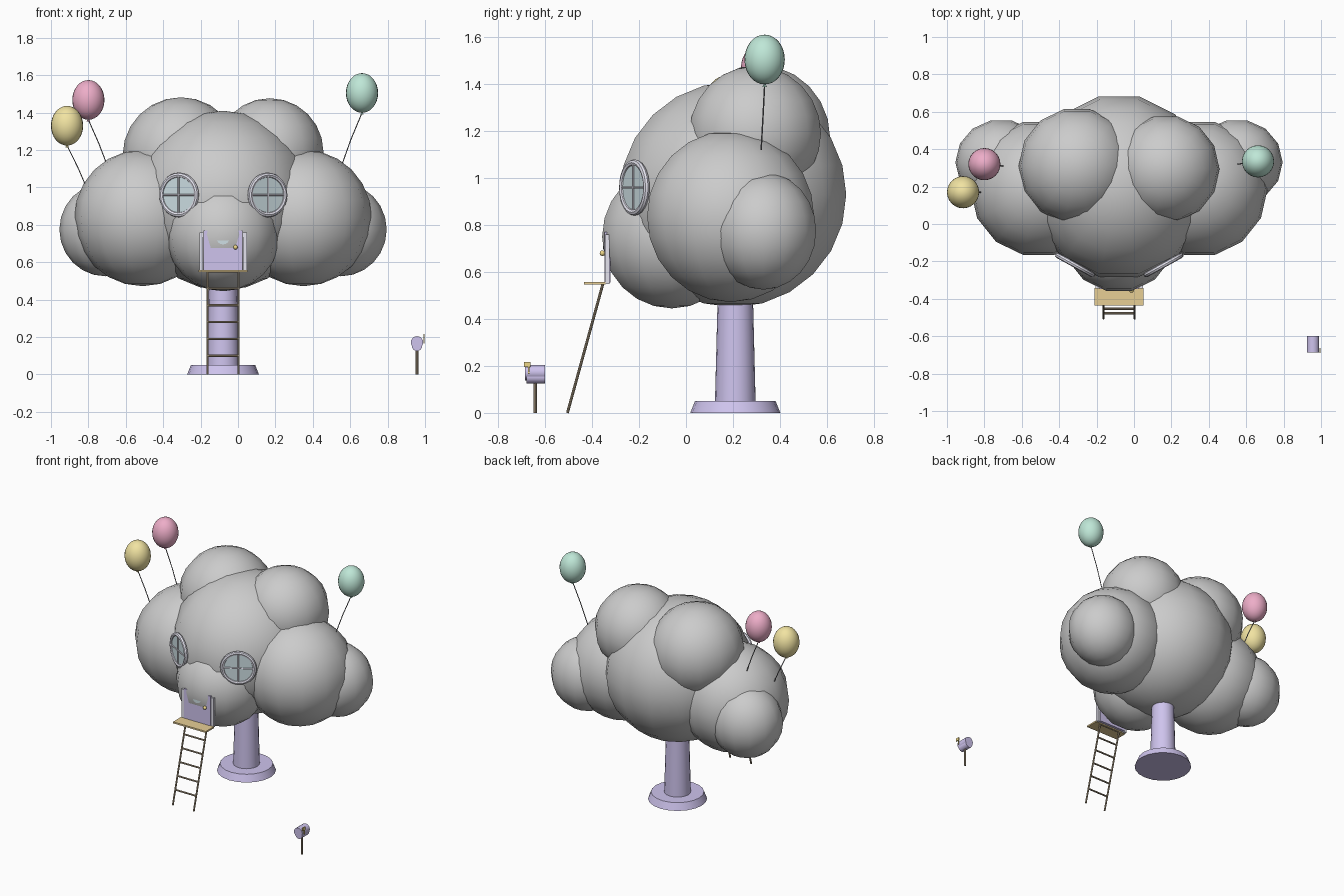
import bpy, bmesh, math
from mathutils import Vector, Matrix

if "Cube" in bpy.data.objects:
    bpy.data.objects.remove(bpy.data.objects["Cube"])

def material(name, r, g, b):
    m = bpy.data.materials.new(name)
    m.diffuse_color = (r, g, b, 1)
    m.use_nodes = True
    m.node_tree.nodes["Principled BSDF"].inputs["Base Color"].default_value = m.diffuse_color
    return m

LAVENDER = material("lavender", .62, .55, .85)
TRIM = material("pale_trim", .78, .77, .86)
GLASS = material("glass", .62, .74, .78)
WOOD = material("wood", .80, .62, .30)
DARK = material("dark_wood", .40, .32, .22)
GOLD = material("gold", .85, .68, .25)
PINK = material("pink", .85, .42, .58)
YELLOW = material("yellow", .88, .77, .36)
MINT = material("mint", .52, .80, .68)
GREY = material("string_grey", .25, .25, .27)

def make(name, bm, mat=None, smooth=True):
    me = bpy.data.meshes.new(name)
    bm.normal_update()
    bm.to_mesh(me)
    bm.free()
    ob = bpy.data.objects.new(name, me)
    bpy.context.collection.objects.link(ob)
    if mat:
        me.materials.append(mat)
    if smooth:
        bpy.ops.object.select_all(action='DESELECT')
        ob.select_set(True)
        bpy.context.view_layer.objects.active = ob
        bpy.ops.object.shade_smooth_by_angle(angle=math.radians(40))
    return ob

def ball(name, c, r, mat=None, seg=14, rings=12):
    r = Vector(r) if isinstance(r, tuple) else Vector((r, r, r))
    bm = bmesh.new()
    bmesh.ops.create_uvsphere(bm, u_segments=seg, v_segments=rings, radius=1,
                              matrix=Matrix.Rotation(math.pi / 2, 4, 'Z'))
    bmesh.ops.scale(bm, vec=r, verts=bm.verts)
    bmesh.ops.translate(bm, vec=Vector(c), verts=bm.verts)
    return make(name, bm, mat)

def box(name, lo, hi, mat):
    lo, hi = Vector(lo), Vector(hi)
    bm = bmesh.new()
    bmesh.ops.create_cube(bm, size=1)
    bmesh.ops.scale(bm, vec=hi - lo, verts=bm.verts)
    bmesh.ops.translate(bm, vec=(lo + hi) / 2, verts=bm.verts)
    return make(name, bm, mat, False)

def rod(name, a, b, r1, mat, r2=None, seg=8):
    a, b = Vector(a), Vector(b)
    d = b - a
    m = Matrix.Translation((a + b) / 2) @ d.to_track_quat('Z', 'Y').to_matrix().to_4x4()
    bm = bmesh.new()
    bmesh.ops.create_cone(bm, cap_ends=True, segments=seg, radius1=r1,
                          radius2=r1 if r2 is None else r2, depth=d.length, matrix=m)
    return make(name, bm, mat)

CX = -.08  # axis of the house

# cloud puffs
ball("cloud_core", (CX, .2, .93), (.48, .495, .48))
ball("cloud_front", (CX, -.06, .75), .305)
ball("cloud_top_left", (-.305, .31, 1.17), .312)
ball("cloud_top_right", (.17, .295, 1.19), .287)
for side, s in (("left", -1), ("right", 1)):
    ball("cloud_side_" + side, (CX + s * .43, .19, .837), .365)
    ball("cloud_outer_" + side, (CX + s * .63, .33, .775), (.245, .23, .25))

# trunk and base
rod("trunk", (CX, .21, .03), (CX, .21, .7), .087, LAVENDER, .07, 20)
rod("base", (CX, .21, 0), (CX, .21, .05), .192, LAVENDER, .172, 20)

# round windows
def window(name, x, yaw):
    place = Matrix.Translation((x, -.22, .96)) @ Matrix.Rotation(yaw, 4, 'Z')
    bm = bmesh.new()
    n, k, R, t = 28, 8, .106, .014
    rows = [[bm.verts.new(place @ Vector((
        math.cos(a) * (R + t * math.cos(b)), t * math.sin(b),
        math.sin(a) * (R + t * math.cos(b)))))
        for b in (2 * math.pi * j / k for j in range(k))]
        for a in (2 * math.pi * i / n for i in range(n))]
    for i in range(n):
        for j in range(k):
            bm.faces.new((rows[i][j], rows[i][(j + 1) % k],
                          rows[(i + 1) % n][(j + 1) % k], rows[(i + 1) % n][j]))
    bmesh.ops.recalc_face_normals(bm, faces=bm.faces)
    make(name + "_frame", bm, TRIM)
    rod(name + "_glass", place @ Vector((0, .005, 0)), place @ Vector((0, -.005, 0)), .102, GLASS, seg=28)
    for label, d in (("upright", Vector((0, 0, .1))), ("crossbar", Vector((.1, 0, 0)))):
        off = Vector((0, -.006, 0))
        rod(name + "_" + label, place @ (off - d), place @ (off + d), .005, TRIM)

window("window_left", CX - .235, math.radians(-29))
window("window_right", CX + .238, math.radians(29))

# door, frame, pane and knob
box("door", (CX - .105, -.348, .555), (CX + .105, -.322, .77), LAVENDER)
for s in (-1, 1):
    box("door_post", (CX + s * .117 - .01, -.345, .55), (CX + s * .117 + .01, -.325, .76), TRIM)
rod("door_pane", (CX, -.34, .73), (CX, -.353, .73), .035, GLASS, seg=16)
ball("door_knob", (-.013, -.356, .68), .012, GOLD, 10, 8)

# landing and ladder
box("landing", (CX - .13, -.435, .547), (CX + .13, -.342, .558), WOOD)
def ladder_y(z):
    return -.505 + z * .275
for s in (-1, 1):
    x = CX + s * .083
    rod("ladder_rail", (x, ladder_y(0), 0), (x, ladder_y(.55), .55), .006, DARK)
for i in range(6):
    z = .1 + i * .09
    rod("ladder_rung", (CX - .083, ladder_y(z), z), (CX + .083, ladder_y(z), z), .006, DARK)

# mailbox
rod("mailbox_post", (.957, -.642, 0), (.957, -.642, .14), .007, DARK)
rod("mailbox_top", (.957, -.686, .172), (.957, -.6, .172), .033, LAVENDER, seg=16)
rod("mailbox_bottom", (.957, -.68, .153), (.957, -.6, .153), .028, LAVENDER, seg=16)
box("flag_pole", (.991, -.672, .165), (.996, -.666, .217), GOLD)
box("flag", (.991, -.69, .195), (.998, -.662, .217), GOLD)

# balloons with curved strings
def balloon(name, c, end, mat):
    c, end = Vector(c), Vector(end)
    ball(name, c, (.086, .086, .106), mat, 24, 16)
    knot = c - Vector((0, 0, .106))
    rod(name + "_knot", knot - Vector((0, 0, .01)), knot + Vector((0, 0, .006)), .01, mat, .002)
    mid = (knot + end) / 2 + Vector(((end.x - knot.x) * .06, 0, -.006))
    cu = bpy.data.curves.new(name + "_string", 'CURVE')
    cu.dimensions = '3D'
    cu.bevel_depth = .003
    cu.bevel_resolution = 1
    sp = cu.splines.new('POLY')
    sp.points.add(2)
    for p, v in zip(sp.points, (knot, mid, end)):
        p.co = (*v, 1)
    ob = bpy.data.objects.new(name + "_string", cu)
    bpy.context.collection.objects.link(ob)
    cu.materials.append(GREY)

balloon("balloon_pink", (-.80, .32, 1.468), (-.70, .31, 1.12), PINK)
balloon("balloon_yellow", (-.914, .17, 1.33), (-.81, .17, 1.0), YELLOW)
balloon("balloon_mint", (.663, .335, 1.505), (.555, .32, 1.12), MINT)
